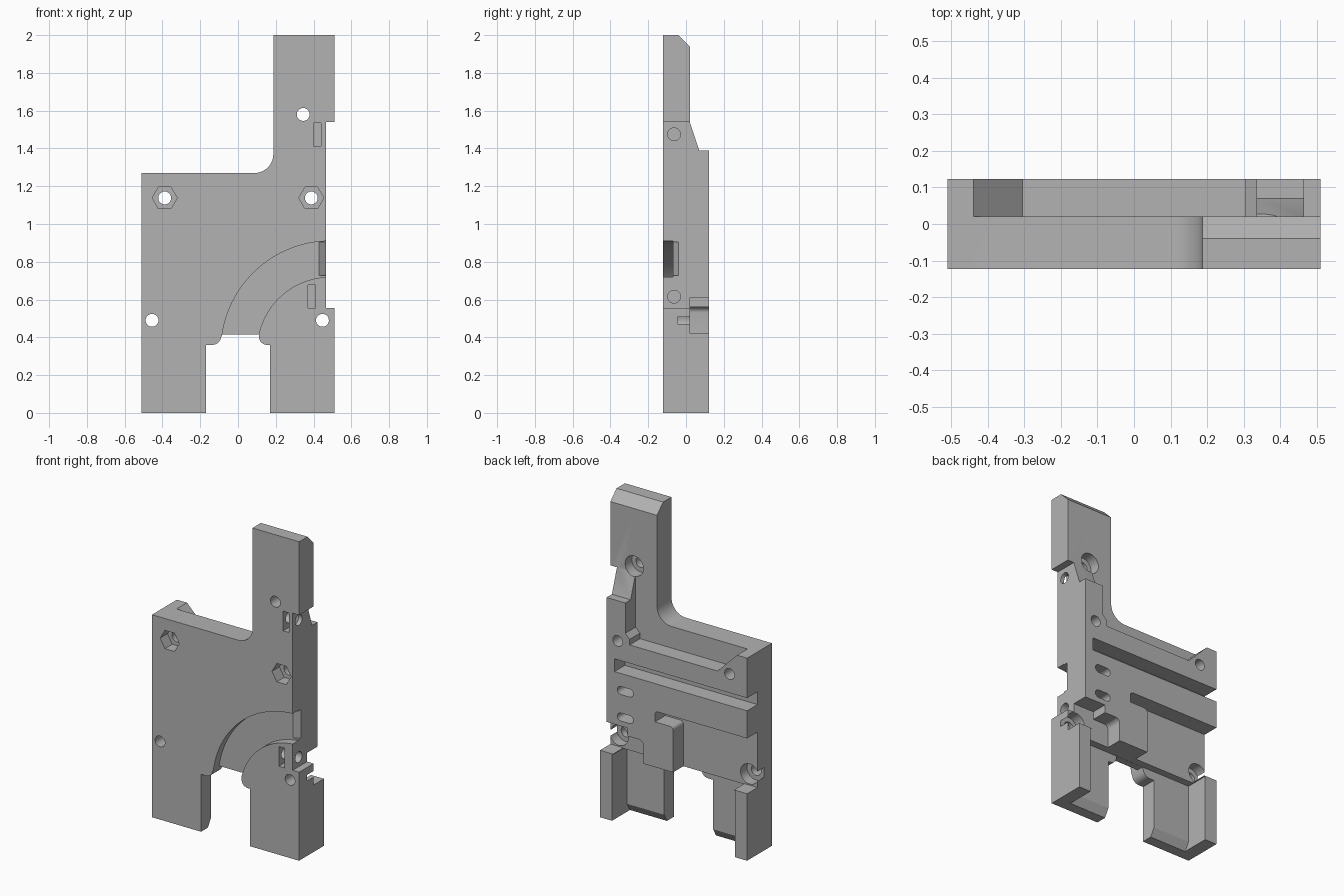
import bpy, bmesh
from math import cos, sin, pi, radians

cube = bpy.data.objects.get("Cube")
if cube:
    bpy.data.objects.remove(cube, do_unlink=True)

FRONT, MID, BACK = -0.123, 0.02, 0.123
FAR = 0.25

metal = bpy.data.materials.new("plain_grey")
metal.use_nodes = True
grey = (0.45, 0.45, 0.45, 1)
metal.diffuse_color = grey
metal.node_tree.nodes["Principled BSDF"].inputs["Base Color"].default_value = grey


def arc(cx, cz, r, start, end, n=8):
    """Points on a circle between two angles in degrees."""
    angles = [radians(start + (end - start) * i / n) for i in range(n + 1)]
    return [(cx + r * cos(a), cz + r * sin(a)) for a in angles]


def circle(cx, cz, r, n=32):
    return arc(cx, cz, r, 0, 360, n)[:-1]


def rect(x0, x1, z0, z1):
    return [(x0, z0), (x1, z0), (x1, z1), (x0, z1)]


def capsule(x0, x1, z, r):
    return arc(x0 + r, z, r, 90, 270) + arc(x1 - r, z, r, -90, 90)


def prism(name, points, axis, low, high):
    """Extrude a closed profile along one axis."""
    place = {"X": lambda a, b, d: (d, a, b),
             "Y": lambda a, b, d: (a, d, b),
             "Z": lambda a, b, d: (a, b, d)}[axis]
    bm = bmesh.new()
    ends = [[bm.verts.new(place(a, b, d)) for a, b in points] for d in (low, high)]
    n = len(points)
    bm.faces.new(ends[0])
    bm.faces.new(ends[1])
    for i in range(n):
        j = (i + 1) % n
        bm.faces.new((ends[0][i], ends[0][j], ends[1][j], ends[1][i]))
    bmesh.ops.recalc_face_normals(bm, faces=bm.faces)
    mesh = bpy.data.meshes.new(name)
    bm.to_mesh(mesh)
    bm.free()
    obj = bpy.data.objects.new(name, mesh)
    bpy.context.collection.objects.link(obj)
    return obj


cutters = []


def cut(name, points, axis, low, high):
    obj = prism(name + "_cutter", points, axis, low, high)
    obj.hide_render = True
    cutters.append(obj)


# Plate with two legs, a tall column and a notched side
outline = [(-0.51, 0), (-0.17, 0), (-0.17, 0.36)]
outline += arc(-0.135, 0.405, 0.045, -90, -10, 6)
outline += [(-0.083, 0.415), (0.11, 0.415)]
outline += arc(0.155, 0.405, 0.045, 190, 270, 6)
outline += [(0.17, 0.36), (0.17, 0), (0.51, 0), (0.51, 0.555), (0.465, 0.555),
            (0.465, 1.54), (0.51, 1.54), (0.51, 2), (0.187, 2)]
outline += arc(0.087, 1.37, 0.1, 0, -90, 12)
outline += [(-0.51, 1.27)]
plate = prism("bracket_plate", outline, "Y", FRONT, BACK)
plate.data.materials.append(metal)

# Step along the top of the back, with a sloped end
cut("top_step", [(-0.475, 1.305), (-0.305, 1.135), (0.305, 1.135), (0.305, 1.17),
                 (0.335, 1.2), (0.335, 2.1), (-0.475, 2.1)], "Y", MID, FAR)

# Ramp behind the column and bevel at its tip
cut("column_ramp", [(MID, 2.1), (MID, 1.54), (0.07, 1.39), (FAR, 1.39), (FAR, 2.1)],
    "X", 0.33, 0.7)
cut("column_bevel", [(0.04, 1.92), (0.04, 2.05), (-0.09, 2.05)], "X", 0.1, 0.7)

# Back grooves and pockets
cut("long_groove", rect(-0.7, 0.37, 0.94, 1.02) [:1] + [(0.41, 0.94), (0.41, 1.02), (-0.7, 1.02)],
    "Y", MID, FAR)
cut("wide_pocket", [(-0.7, 0.767)] + arc(0.109, 0.747, 0.02, 90, 0, 4)
    + [(0.129, 0.7)] + arc(0.024, 0.68, 0.02, 90, 180, 4)
    + [(0.004, 0.35), (-0.42, 0.35), (-0.42, 0.42), (-0.7, 0.42)], "Y", MID, FAR)
cut("corner_recess", [(0.21, 0.35)] + arc(0.24, 0.53, 0.03, 180, 90, 6)
    + [(0.32, 0.56), (0.32, 0.61), (0.7, 0.61), (0.7, 0.42), (0.42, 0.42), (0.42, 0.35)],
    "Y", MID, FAR)
cut("leg_pocket", [(-0.025, 0.416), (FAR, 0.416), (FAR, -0.1), (-0.115, -0.1), (-0.025, 0.05)],
    "X", -0.427, 0.427)
for z in (0.667, 0.833):
    cut("back_slot", capsule(0.28, 0.39, z, 0.025), "Y", MID, FAR)

# Curved channel on the front, with a sloped mouth
cut("curved_channel", arc(0.49, 0.33, 0.58, 84, 180, 40) + arc(0.49, 0.33, 0.39, 180, 84, 40),
    "Y", -FAR, -0.068)
cut("channel_mouth", [(0.425, -0.07), (0.475, -0.033), (0.475, -FAR), (0.425, -FAR)],
    "Z", 0.727, 0.905)

# Screw holes, hexagon recesses and counterbores
for x, z in ((0.345, 1.58), (0.388, 1.138), (-0.388, 1.138), (-0.455, 0.49), (0.447, 0.49)):
    cut("screw_hole", circle(x, z, 0.034), "Y", -FAR, FAR)
for x in (-0.388, 0.388):
    cut("hexagon_recess", circle(x, 1.138, 0.066, 6), "Y", -FAR, -0.05)
for x, z in ((0.345, 1.58), (-0.455, 0.49), (0.45, 0.49)):
    cut("counterbore", circle(x, z, 0.063), "Y", -0.045, FAR)

# Side holes with nut slots
for x, low, high, hole in ((0.42, 1.412, 1.535, 1.475), (0.39, 0.555, 0.678, 0.615)):
    cut("nut_slot", rect(x - 0.02, x + 0.02, low, high), "Y", -FAR, -0.02)
    cut("side_hole", circle(-0.063, hole, 0.034), "X", 0.3, 0.7)

for cutter in cutters:
    mod = plate.modifiers.new(cutter.name, "BOOLEAN")
    mod.operation = "DIFFERENCE"
    mod.solver = "EXACT"
    mod.object = cutter

# Bake the cuts and drop the helpers
graph = bpy.context.evaluated_depsgraph_get()
graph.update()
baked = bpy.data.meshes.new_from_object(plate.evaluated_get(graph))
plate.modifiers.clear()
plate.data = baked
baked.name = "bracket_plate"
for cutter in cutters:
    bpy.data.objects.remove(cutter, do_unlink=True)
baked.materials.clear()
baked.materials.append(metal)
for face in baked.polygons:
    face.material_index = 0

bpy.ops.object.select_all(action="DESELECT")
plate.select_set(True)
bpy.context.view_layer.objects.active = plate
bpy.ops.object.shade_smooth_by_angle(angle=radians(30))
